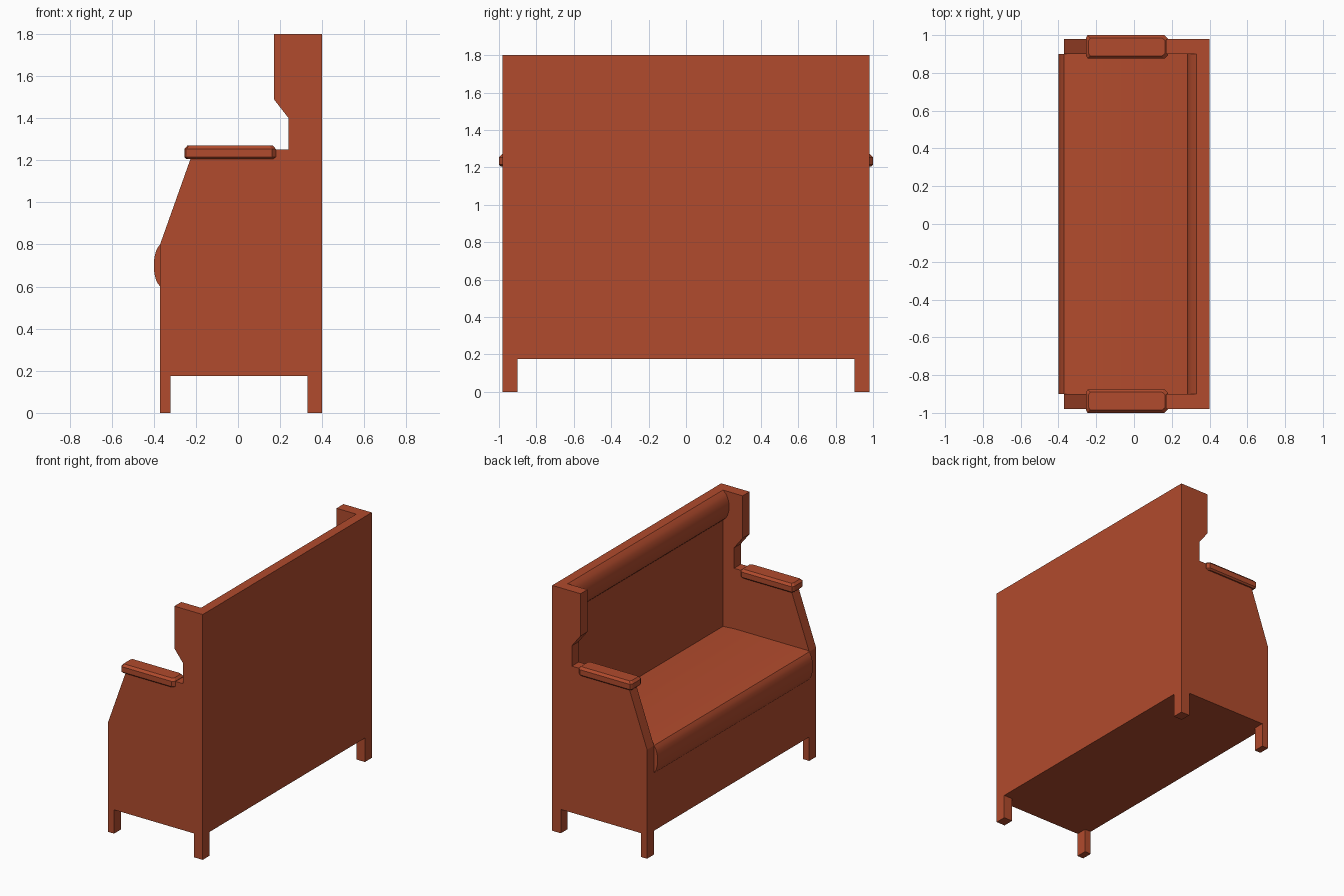
import bpy
import bmesh

cube = bpy.data.objects.get("Cube")
if cube:
    bpy.data.objects.remove(cube, do_unlink=True)

COLOUR = (0.44, 0.07, 0.026, 1.0)
mat = bpy.data.materials.new("terracotta wood")
mat.use_nodes = True
mat.diffuse_color = COLOUR
mat.node_tree.nodes["Principled BSDF"].inputs["Base Color"].default_value = COLOUR


def finish(name, bm, smooth=False):
    bmesh.ops.recalc_face_normals(bm, faces=bm.faces)
    mesh = bpy.data.meshes.new(name)
    bm.to_mesh(mesh)
    bm.free()
    mesh.materials.append(mat)
    obj = bpy.data.objects.new(name, mesh)
    bpy.context.collection.objects.link(obj)
    if smooth:
        bpy.ops.object.select_all(action='DESELECT')
        obj.select_set(True)
        bpy.context.view_layer.objects.active = obj
        bpy.ops.object.shade_smooth_by_angle()
    return obj


def slab(name, profile, y0, y1, smooth=False):
    """Extrude an (x, z) outline from y0 to y1."""
    bm = bmesh.new()
    face = bm.faces.new([bm.verts.new((x, y0, z)) for x, z in profile])
    moved = bmesh.ops.extrude_face_region(bm, geom=[face])["geom"]
    verts = [v for v in moved if isinstance(v, bmesh.types.BMVert)]
    bmesh.ops.translate(bm, verts=verts, vec=(0, y1 - y0, 0))
    return finish(name, bm, smooth)


def box(x0, x1, z0, z1):
    return [(x0, z0), (x1, z0), (x1, z1), (x0, z1)]


def bulge(x, depth, z_top, z_bottom, steps=10):
    """Shallow curve swelling towards -x, from top to bottom."""
    points = []
    for i in range(steps + 1):
        t = 2 * i / steps - 1
        z = (z_top + z_bottom) / 2 - t * (z_top - z_bottom) / 2
        points.append((x - depth * (1 - t * t) ** 0.7, z))
    return points


# End panels with feet, sloped arm front and stepped headrest wing
END = [(-0.37, 0), (-0.32, 0), (-0.32, 0.175), (0.33, 0.175), (0.33, 0),
       (0.40, 0), (0.40, 1.8), (0.17, 1.8), (0.17, 1.49), (0.24, 1.4),
       (0.24, 1.25), (-0.21, 1.25), (-0.37, 0.8)]


def armrest(name, side):
    """Board with clipped corners and a chamfered upper edge."""
    bm = bmesh.new()
    x0, x1, y0, y1, c = -0.255, 0.18, 0.875, 1.0, 0.018
    plan = [(x0 + c / 2, y0), (x1 - c, y0), (x1, y0 + c), (x1, y1 - c),
            (x1 - c, y1), (x0 + c / 2, y1), (x0, y1 - c), (x0, y0 + c)]
    mid_x, mid_y = (x0 + x1) / 2, (y0 + y1) / 2
    rings = []
    for z, inset in ((1.205, 0.01), (1.215, 0), (1.253, 0), (1.27, 0.015)):
        sx, sy = 1 - 2 * inset / (x1 - x0), 1 - 2 * inset / (y1 - y0)
        rings.append([bm.verts.new((mid_x + (x - mid_x) * sx,
                                    side * (mid_y + (y - mid_y) * sy), z))
                      for x, y in plan])
    for low, high in zip(rings, rings[1:]):
        for i in range(len(plan)):
            j = (i + 1) % len(plan)
            bm.faces.new((low[i], low[j], high[j], high[i]))
    bm.faces.new(rings[0])
    bm.faces.new(rings[-1])
    finish(name, bm)


for label, side in (("far", 1), ("near", -1)):
    slab(label + "_end_panel", END, side * 0.90, side * 0.98)
    armrest(label + "_armrest", side)

# Bench box and tall back board between the ends
slab("bench_box", box(-0.37, 0.36, 0.175, 0.65), -0.9, 0.9)
slab("back_board", box(0.33, 0.40, 0.175, 1.8), -0.9, 0.9)

# Seat cushion with a rolled front edge
seat = [(0.33, 0.60), (0.33, 0.80), (0.23, 0.807), (-0.35, 0.807)]
slab("seat_cushion", seat + bulge(-0.37, 0.03, 0.80, 0.60), -0.9, 0.9, True)

# Padded head roll along the top of the back
slab("head_roll", [(0.34, 1.58), (0.34, 1.8)] + bulge(0.33, 0.05, 1.8, 1.58),
     -0.9, 0.9, True)
